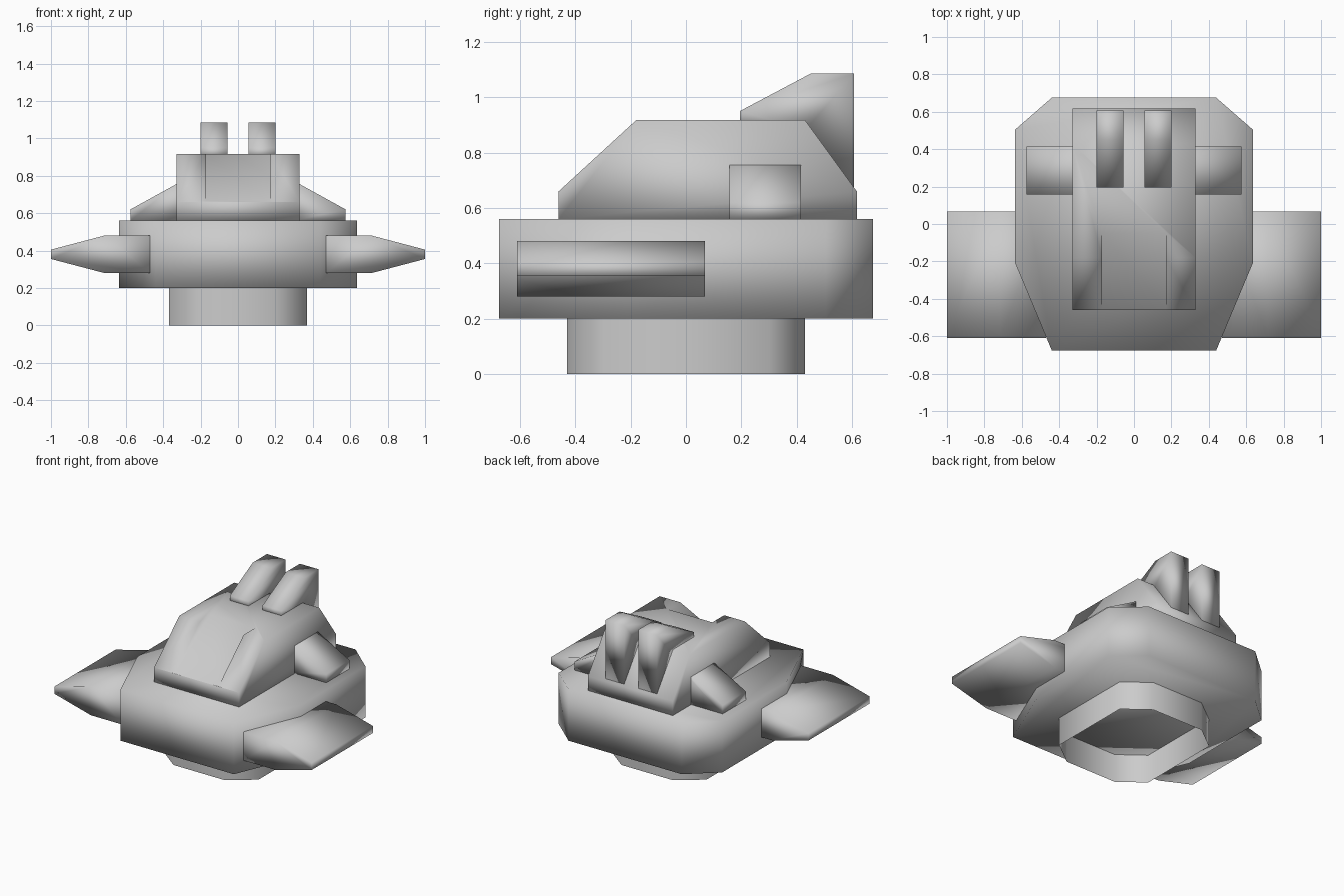
import bpy, bmesh
from mathutils import Vector

if "Cube" in bpy.data.objects:
    bpy.data.objects.remove(bpy.data.objects["Cube"])


def prism(name, profile, axis, lo, hi, caps=True, mirror=False, smooth=True):
    """Extrude a 2D profile along an axis; optionally mirror it across x."""
    place = {
        'X': lambda a, b, t: (t, a, b),
        'Y': lambda a, b, t: (a, t, b),
        'Z': lambda a, b, t: (a, b, t),
    }[axis]
    bm = bmesh.new()
    start = [bm.verts.new(place(a, b, lo)) for a, b in profile]
    end = [bm.verts.new(place(a, b, hi)) for a, b in profile]
    n = len(profile)
    for i in range(n):
        j = (i + 1) % n
        bm.faces.new((start[i], start[j], end[j], end[i]))
    if caps:
        bm.faces.new(start[::-1])
        bm.faces.new(end)
    bmesh.ops.recalc_face_normals(bm, faces=bm.faces)
    # An open tube has no inside for the recalculation, so face it outwards
    if not caps:
        f = bm.faces[:][0]
        f.normal_update()
        if f.normal.dot(Vector(f.calc_center_median())) < 0:
            bmesh.ops.reverse_faces(bm, faces=bm.faces)
    for f in bm.faces:
        f.smooth = smooth
    mesh = bpy.data.meshes.new(name)
    bm.to_mesh(mesh)
    bm.free()
    obj = bpy.data.objects.new(name, mesh)
    bpy.context.collection.objects.link(obj)
    if mirror:
        obj.modifiers.new("mirror", 'MIRROR').use_axis = (True, False, False)
    return obj


def symmetric(half):
    """Complete a right-hand outline with its left-hand reflection."""
    return half + [(-x, y) for x, y in reversed(half)]


# Open octagonal base ring
prism("base_ring", symmetric([(0.2, -0.43), (0.37, -0.3), (0.37, 0.3), (0.2, 0.43)]),
      'Z', 0, 0.2, caps=False)

# Eight-sided hull
prism("hull", symmetric([(0.44, -0.675), (0.635, -0.21), (0.635, 0.505), (0.44, 0.675)]),
      'Z', 0.2, 0.56)

# Tapered side wings
prism("side_wings", [(0.47, 0.28), (0.715, 0.28), (1.0, 0.355), (1.0, 0.405),
                     (0.715, 0.48), (0.47, 0.48)],
      'Y', -0.61, 0.068, mirror=True)

# Upper cabin with a shallower ramp cut into its front slope
cabin = prism("cabin", [(-0.46, 0.56), (-0.46, 0.66), (-0.18, 0.917), (0.43, 0.917),
                        (0.617, 0.66), (0.617, 0.56)], 'X', -0.33, 0.33)
cutter = prism("ramp_cutter", [(-0.60, 0.573), (0.05, 0.979), (-0.60, 0.979)],
               'X', -0.17, 0.17)
cutter.hide_render = True
cutter.hide_viewport = True
cut = cabin.modifiers.new("ramp", 'BOOLEAN')
cut.operation = 'DIFFERENCE'
cut.solver = 'EXACT'
cut.object = cutter

# Sloped side pods
prism("side_pods", [(0.3, 0.56), (0.575, 0.56), (0.575, 0.62), (0.33, 0.755), (0.3, 0.755)],
      'Y', 0.158, 0.415, mirror=True)

# Paired rear stacks with slanted tops, ending on the rear slope
prism("rear_stacks", [(0.195, 0.9), (0.195, 0.95), (0.45, 1.085), (0.607, 1.085),
                      (0.607, 0.67), (0.43, 0.88)],
      'X', 0.055, 0.2, mirror=True)
